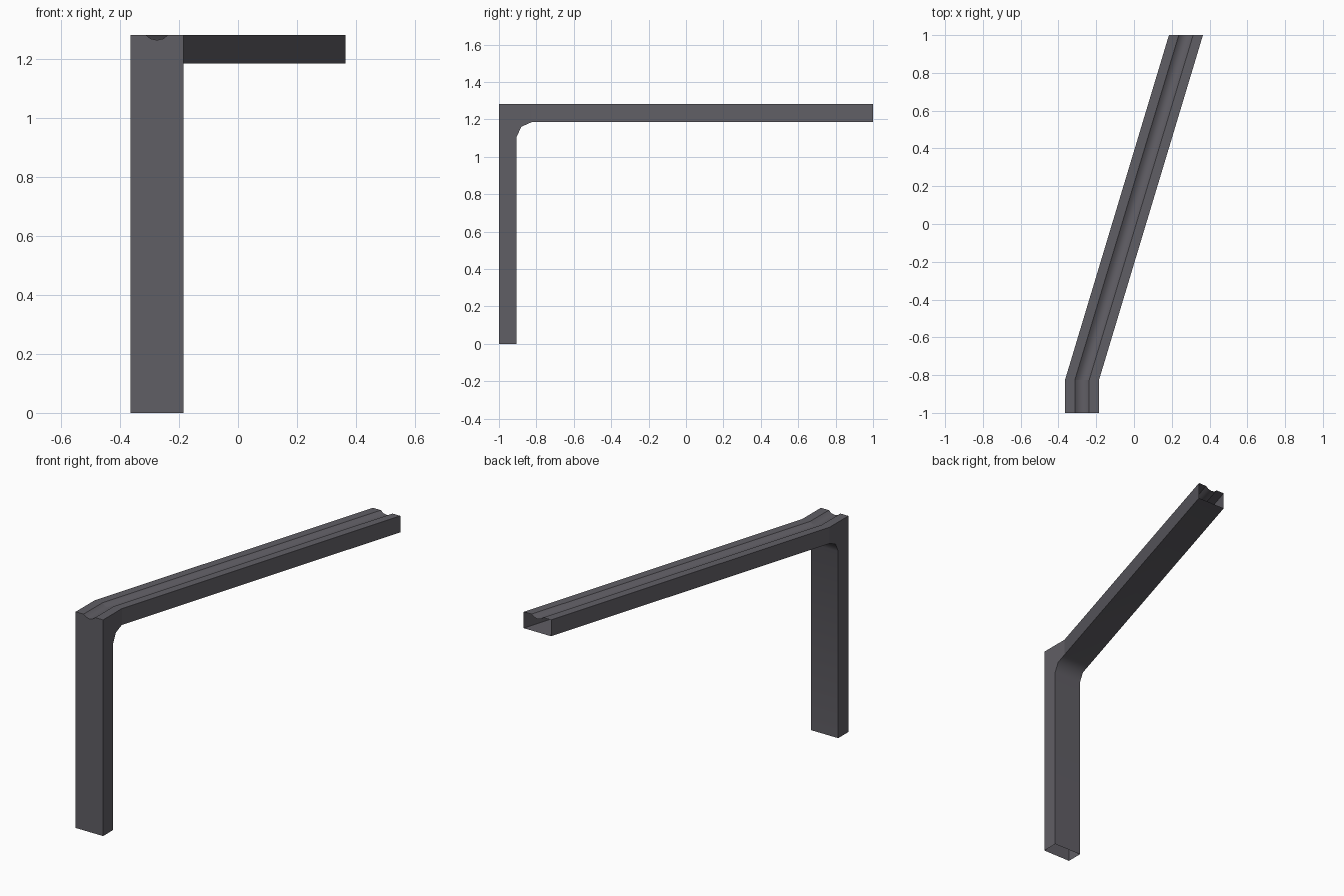
import bpy, bmesh, math

if "Cube" in bpy.data.objects:
    bpy.data.objects.remove(bpy.data.objects["Cube"])

mat = bpy.data.materials.new("dark grey")
mat.diffuse_color = (0.118, 0.113, 0.130, 1.0)
mat.use_nodes = True
mat.node_tree.nodes["Principled BSDF"].inputs["Base Color"].default_value = mat.diffuse_color

X0, W, SHIFT = -0.365, 0.18, 0.55      # left side of post, width, sideways run of beam
TOP = 1.282
Y_BEND = -0.825

# top cross-section: flat, shallow rounded groove, flat
section = [(0.0, 0.0), (0.052, 0.0), (0.068, -0.013), (0.09, -0.018),
           (0.112, -0.013), (0.128, 0.0), (W, 0.0)]
# underside, from the foot up the post, round the inner corner and along the beam
under = [(-0.905, 0.0), (-0.905, 1.108), (-0.88, 1.161), (Y_BEND, 1.185), (1.0, 1.185)]

bm = bmesh.new()


def shift(y):
    return SHIFT if y > 0 else 0.0


# grooved top
rows = [[bm.verts.new((X0 + shift(y) + u, y, TOP + dz)) for u, dz in section]
        for y in (-1.0, Y_BEND, 1.0)]
for a, b in zip(rows, rows[1:]):
    for i in range(len(section) - 1):
        bm.faces.new((a[i], a[i + 1], b[i + 1], b[i]))

# underside strip
low = [[bm.verts.new((X0 + shift(y) + u, y, z)) for u in (0, W)] for y, z in under]
for a, b in zip(low, low[1:]):
    bm.faces.new((a[0], b[0], b[1], a[1]))

# front of post; foot and beam end stay open
foot = [bm.verts.new((X0 + u, -1.0, 0.0)) for u in (0, W)]
bm.faces.new([foot[0], foot[1]] + rows[0][::-1])

# side walls
for s, e in ((0, 0), (1, -1)):
    walls = [[foot[s], rows[0][e], rows[1][e]] + [low[i][s] for i in (3, 2, 1, 0)],
             [rows[1][e], rows[2][e], low[4][s], low[3][s]]]
    for w in walls:
        bm.faces.new(w if s else w[::-1])

bmesh.ops.recalc_face_normals(bm, faces=bm.faces)
bm.normal_update()
# make sure the open shell faces outwards
top_face = rows[0][0].link_faces
if any(f.normal.z < -0.9 and all(v.co.z > 1.25 for v in f.verts) for f in top_face):
    bmesh.ops.reverse_faces(bm, faces=bm.faces)

# smooth only the groove and the rounded inner corner
for f in bm.faces:
    f.smooth = True
for e in bm.edges:
    e.smooth = False
for r, s in zip(rows, rows[1:]):
    for i in (2, 3, 4):
        bm.edges.get((r[i], s[i])).smooth = True
for i in (1, 2, 3):
    bm.edges.get((low[i][0], low[i][1])).smooth = True

me = bpy.data.meshes.new("bent_rail")
bm.to_mesh(me)
bm.free()
me.materials.append(mat)
ob = bpy.data.objects.new("bent_rail", me)
bpy.context.collection.objects.link(ob)
